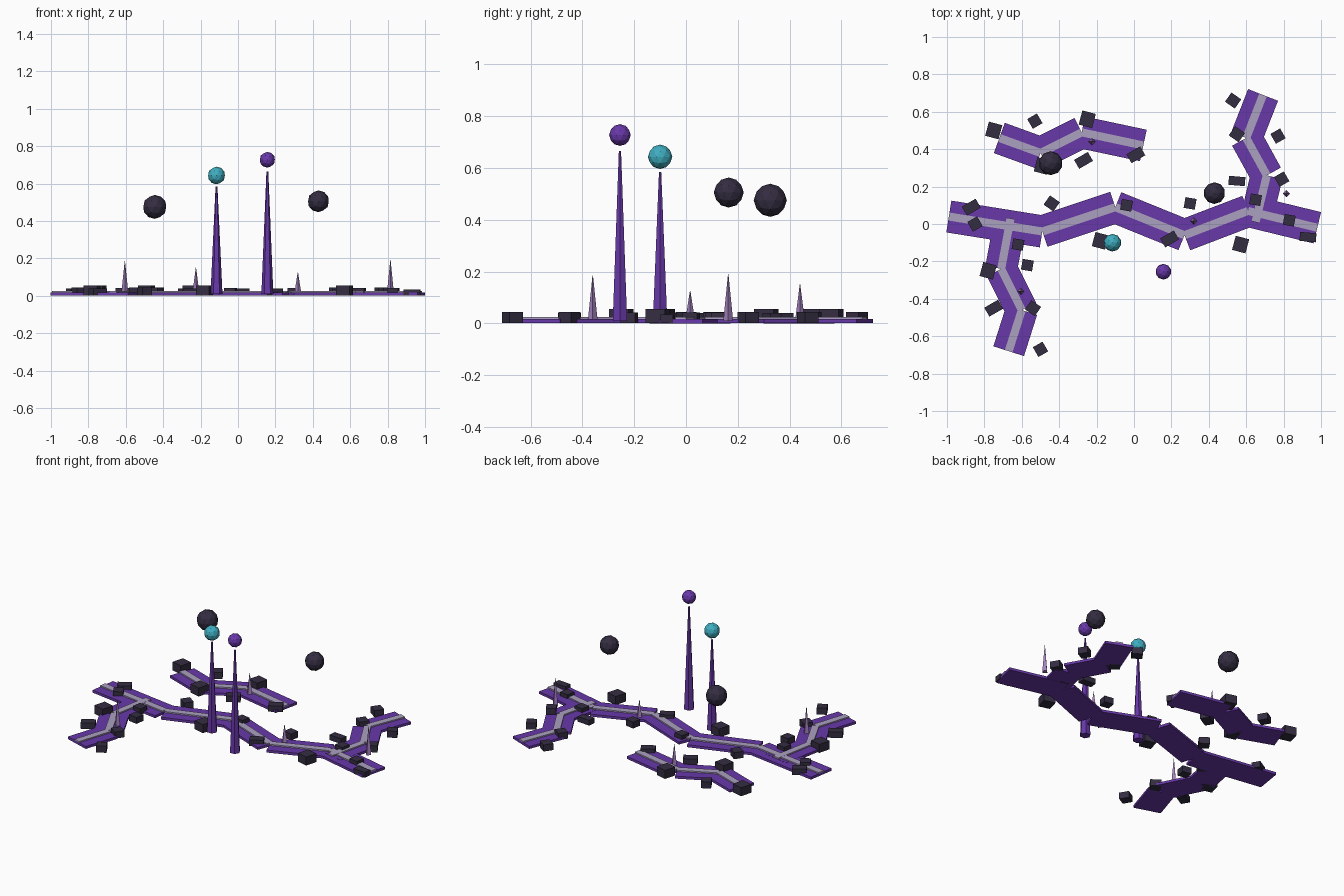
import bpy
import math
from mathutils import Vector

default_cube = bpy.data.objects.get("Cube")
if default_cube:
    bpy.data.objects.remove(default_cube, do_unlink=True)


def make_material(name, red, green, blue):
    material = bpy.data.materials.new(name)
    material.use_nodes = True
    color = (red, green, blue, 1)
    material.diffuse_color = color
    shader = material.node_tree.nodes["Principled BSDF"]
    shader.inputs["Base Color"].default_value = color
    return material


purple = make_material("purple", 0.14, 0.04, 0.4)
pale_lavender = make_material("pale lavender", 0.41, 0.35, 0.53)
lilac = make_material("lilac", 0.37, 0.22, 0.52)
dark_stone = make_material("dark stone", 0.034, 0.026, 0.053)
teal = make_material("teal", 0.05, 0.42, 0.53)


def finish(name, material):
    part = bpy.context.object
    part.name = name
    part.data.materials.append(material)
    return part


def add_block(name, position, bottom, size, angle, material):
    """Add a box that rests on the given height and is turned about z."""
    center = (position[0], position[1], bottom + size[2] / 2)
    bpy.ops.mesh.primitive_cube_add(size=1, location=center, rotation=(0, 0, angle))
    finish(name, material).scale = size


def add_spire(name, position, top, radius, tip_radius, sides, material):
    """Add a tapering spire with a corner pointing sideways."""
    bottom = 0.01
    bpy.ops.mesh.primitive_cone_add(
        vertices=sides, radius1=radius, radius2=tip_radius, depth=top - bottom,
        location=(position[0], position[1], (top + bottom) / 2),
        rotation=(0, 0, math.pi / 2))
    finish(name, material)


def add_orb(name, position, height, radius, material):
    bpy.ops.mesh.primitive_ico_sphere_add(
        subdivisions=2, radius=radius, location=(*position, height))
    finish(name, material)


def add_trail(name, points, bottom=0):
    """Lay a flat slab with a raised middle stripe along each leg."""
    corners = [Vector(point) for point in points]
    slab_width, slab_height = 0.172, 0.016
    stripe_width, stripe_height = slab_width / 4, 0.008
    for start, end in zip(corners, corners[1:]):
        middle = (start + end) / 2
        leg = end - start
        angle = math.atan2(leg.y, leg.x)
        add_block(name + "_slab", middle, bottom,
                  (leg.length, slab_width, slab_height), angle, purple)
        add_block(name + "_stripe", middle, bottom + slab_height,
                  (leg.length, stripe_width, stripe_height), angle, pale_lavender)


def add_stones(name, width, depth, degrees, places):
    """Scatter equal stones that share one turn; height follows depth."""
    for place in places:
        add_block(name, place, 0.001, (width, depth, depth * 0.7),
                  math.radians(degrees), dark_stone)


# Winding trails; the side branches lie slightly over the main trail
branch_lift = 0.001
add_trail("main_trail", [(-0.99, 0.04), (-0.49, -0.04), (-0.1, 0.09),
                         (0.27, -0.06), (0.61, 0.07), (0.98, -0.02)])
add_trail("front_trail", [(-0.66, 0.03), (-0.71, -0.24),
                          (-0.6, -0.46), (-0.67, -0.68)], branch_lift)
add_trail("back_trail", [(0.65, 0.01), (0.71, 0.26),
                         (0.6, 0.46), (0.69, 0.69)], branch_lift)
add_trail("island_trail", [(-0.72, 0.46), (-0.5, 0.38),
                           (-0.28, 0.49), (0.05, 0.42)])

# Tall six-sided spires, each with an orb hovering over its tip
for label, place, spire_top, orb_height, orb_radius, orb_material in (
        ("teal", (-0.115, -0.1), 0.585, 0.643, 0.047, teal),
        ("purple", (0.157, -0.255), 0.665, 0.727, 0.042, purple)):
    add_spire(label + "_spire", place, spire_top, 0.032, 0.005, 6, purple)
    add_orb(label + "_orb", place, orb_height, orb_radius, orb_material)

# Floating boulders
add_orb("left_boulder", (0.43, 0.165), 0.505, 0.058, dark_stone)
add_orb("right_boulder", (-0.445, 0.325), 0.475, 0.064, dark_stone)

# Small four-sided crystal spikes beside the trails
for place, spike_top in (((-0.605, -0.36), 0.185), ((-0.225, 0.44), 0.15),
                         ((0.32, 0.016), 0.125), ((0.815, 0.163), 0.19)):
    add_spire("crystal_spike", place, spike_top, 0.019, 0.001, 4, lilac)

# Scattered stones, grouped by shape and turn
add_stones("large_stone", 0.074, 0.078, -15,
           [(-0.75, 0.5), (-0.18, -0.09), (-0.25, 0.56),
            (0.57, -0.11), (-0.49, 0.31), (-0.78, -0.25)])
add_stones("straight_stone", 0.06, 0.058, -10,
           [(-0.04, 0.1), (0.65, 0.13), (0.83, 0.02),
            (-0.62, -0.11), (-0.57, -0.22), (0.3, 0.11)])
add_stones("right_turned_stone", 0.064, 0.06, -35,
           [(-0.44, 0.11), (0.55, 0.48), (0.53, 0.66), (-0.54, -0.45)])
add_stones("left_turned_stone", 0.06, 0.06, 30,
           [(-0.53, 0.55), (-0.85, 0), (0.79, 0.24), (-0.5, -0.67), (0.77, 0.47)])
add_stones("long_turned_stone", 0.085, 0.055, 30,
           [(-0.27, 0.34), (0.01, 0.37), (-0.87, 0.09), (0.19, -0.08), (-0.75, -0.45)])
add_stones("long_straight_stone", 0.088, 0.048, -5, [(0.55, 0.23), (0.93, -0.07)])
